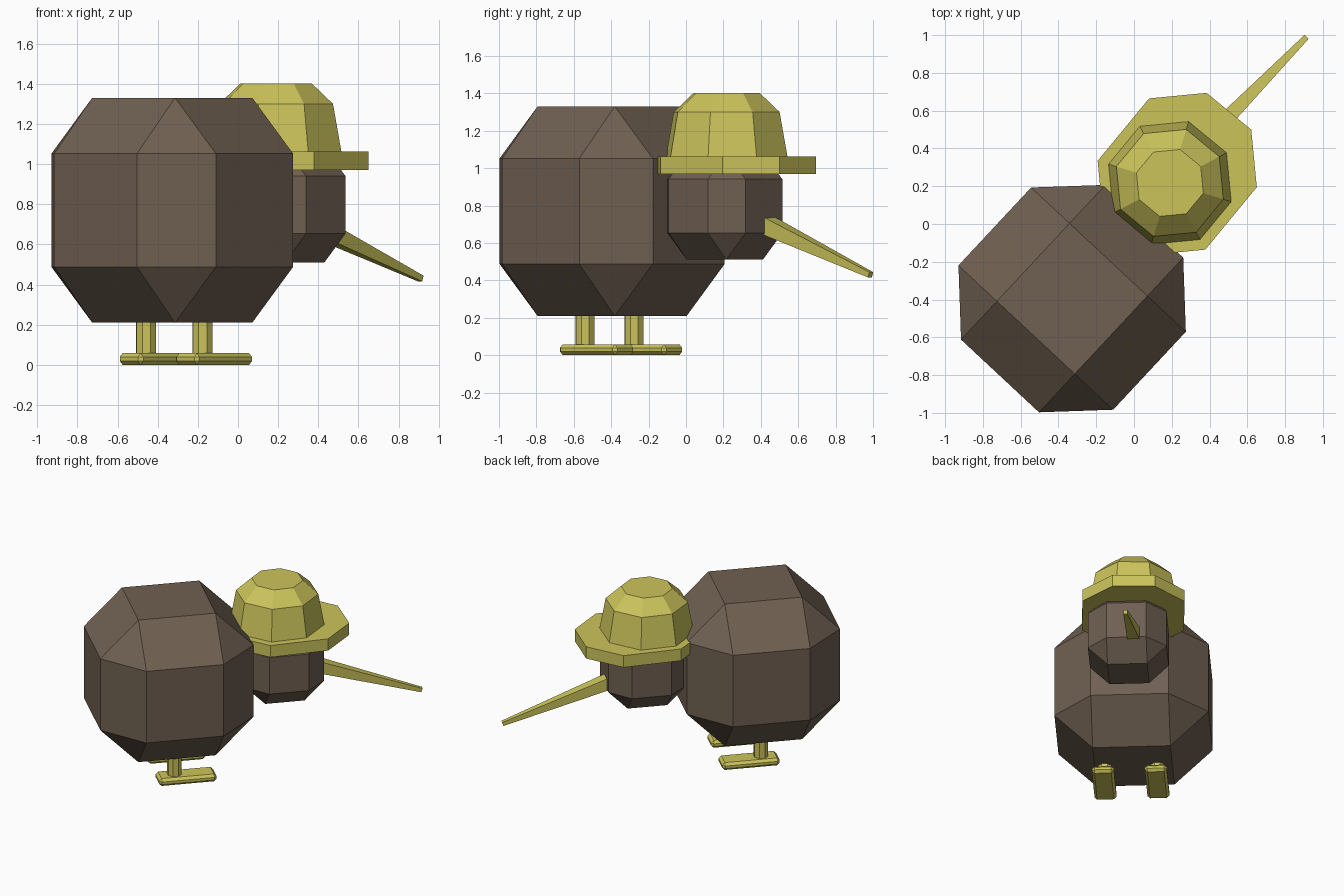
import bpy, bmesh, math
from mathutils import Vector, Matrix

if "Cube" in bpy.data.objects:
    bpy.data.objects.remove(bpy.data.objects["Cube"])

FACING = math.radians(47)
HAT_FACING = math.radians(50.5)


def material(name, rgb):
    m = bpy.data.materials.new(name)
    m.diffuse_color = (*rgb, 1)
    m.use_nodes = True
    m.node_tree.nodes["Principled BSDF"].inputs["Base Color"].default_value = m.diffuse_color
    return m


BROWN = material("brown", (0.16, 0.117, 0.084))
YELLOW = material("mustard yellow", (0.6, 0.55, 0.105))


def finish(name, bm, mat, loc=(0, 0, 0), angle=0.0):
    bmesh.ops.recalc_face_normals(bm, faces=bm.faces)
    me = bpy.data.meshes.new(name)
    bm.to_mesh(me)
    bm.free()
    me.materials.append(mat)
    ob = bpy.data.objects.new(name, me)
    ob.location = loc
    ob.rotation_euler.z = angle
    bpy.context.collection.objects.link(ob)
    return ob


def chamfered_box(name, half, bevel, mat, loc):
    bm = bmesh.new()
    bmesh.ops.create_cube(bm, size=2, matrix=Matrix.Diagonal((*half, 1)))
    bmesh.ops.bevel(bm, geom=bm.edges[:], offset=bevel, segments=1,
                    affect='EDGES', clamp_overlap=True)
    return finish(name, bm, mat, loc, FACING)


def loft(name, rings, mat, loc=(0, 0, 0), angle=0.0):
    """Skin closed rings of points and cap both ends."""
    bm = bmesh.new()
    vs = [[bm.verts.new(p) for p in r] for r in rings]
    n = len(vs[0])
    for a, b in zip(vs, vs[1:]):
        for i in range(n):
            bm.faces.new((a[i], a[(i + 1) % n], b[(i + 1) % n], b[i]))
    bm.faces.new(vs[0][::-1])
    bm.faces.new(vs[-1])
    return finish(name, bm, mat, loc, angle)


def octagon(r, z, pull=0.0):
    """Octagon with a flat side forward; its front half can be pulled out."""
    pts = []
    for k in range(8):
        a = math.radians(22.5 + 45 * k)
        x = r * math.cos(a)
        pts.append((x + (pull if x > 0 else 0), r * math.sin(a), z))
    return pts


# body and head
chamfered_box("body", (0.56, 0.56, 0.56), 0.278, BROWN, (-0.3275, -0.395, 0.77))
chamfered_box("head", (0.286, 0.286, 0.286), 0.142, BROWN, (0.2275, 0.2075, 0.797))

# hat: dome and brim with a longer front
HAT = (0.19, 0.2175, 0)
loft("hat_dome", [octagon(r, z) for r, z in
                  ((0.342, 1.05), (0.296, 1.30), (0.185, 1.402))],
     YELLOW, HAT, HAT_FACING)
loft("hat_brim", [octagon(0.40, z, 0.122) for z in (0.97, 1.063)],
     YELLOW, HAT, HAT_FACING)

# beak: tapered square bar sloping down
root, tip = Vector((0.36, 0.424, 0.70)), Vector((0.91, 0.987, 0.43))
axis = (tip - root).normalized()
side = axis.cross(Vector((0, 0, 1))).normalized()
up = side.cross(axis)
loft("beak", [[c + side * h * i + up * h * j
               for i, j in ((-1, -1), (1, -1), (1, 1), (-1, 1))]
              for c, h in ((root, 0.046), (tip, 0.015))], YELLOW)

# legs and feet
forward = Vector((math.cos(FACING), math.sin(FACING), 0))
left = Vector((-forward.y, forward.x, 0))
for label, s in (("left", 1), ("right", -1)):
    p = Vector((-0.3175, -0.409, 0)) + left * 0.192 * s
    loft(label + "_leg", [octagon(0.053, z) for z in (0.03, 0.3)], YELLOW, p, FACING)
    chamfered_box(label + "_foot", (0.21, 0.08, 0.029), 0.019, YELLOW,
                  p + forward * 0.085 + Vector((0, 0, 0.029)))
